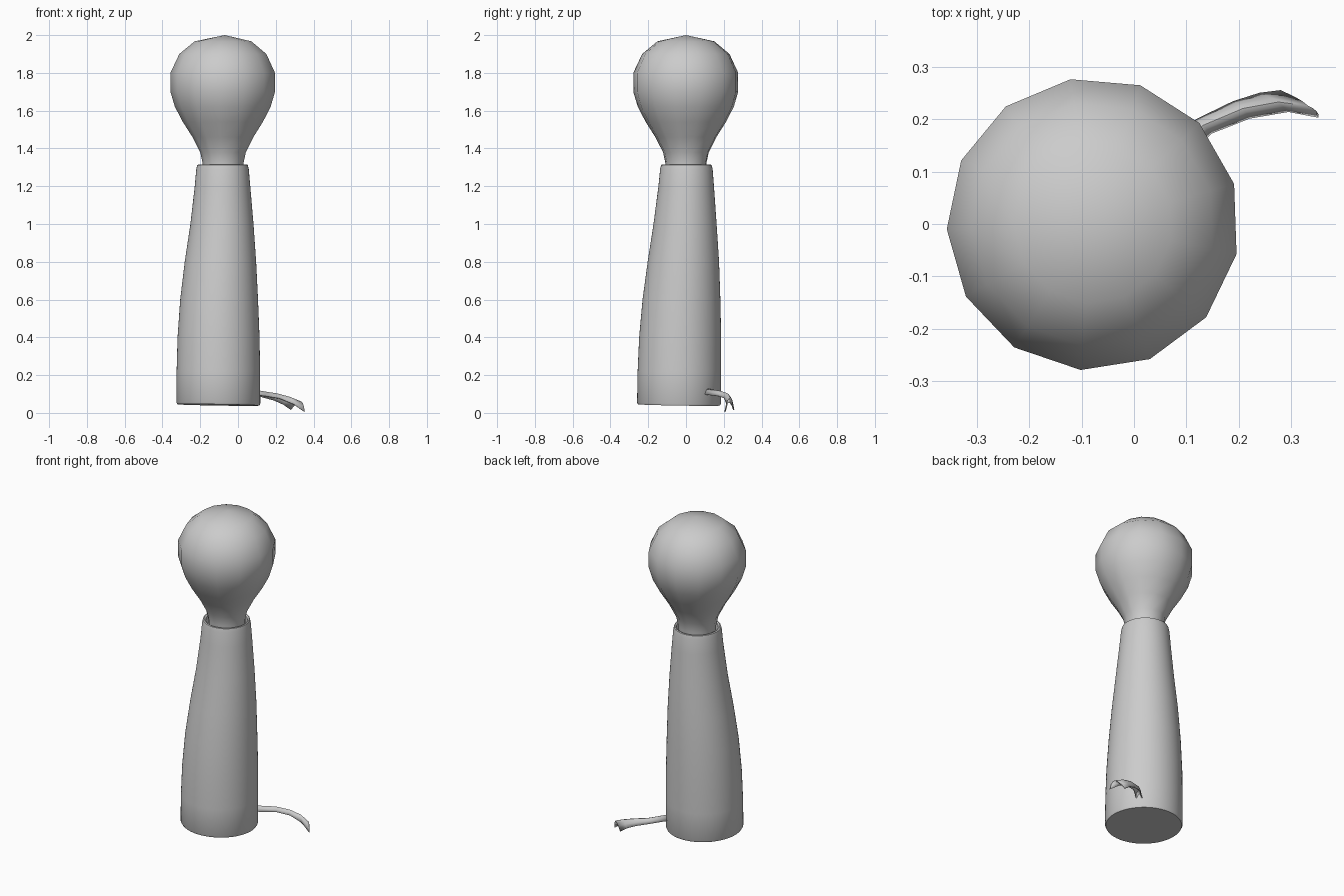
import bpy, bmesh, math
from mathutils import Vector

if "Cube" in bpy.data.objects:
    bpy.data.objects.remove(bpy.data.objects["Cube"])


def finish(name, bm, angle):
    bmesh.ops.recalc_face_normals(bm, faces=bm.faces)
    mesh = bpy.data.meshes.new(name)
    bm.to_mesh(mesh)
    bm.free()
    obj = bpy.data.objects.new(name, mesh)
    bpy.context.collection.objects.link(obj)
    bpy.ops.object.select_all(action='DESELECT')
    obj.select_set(True)
    bpy.context.view_layer.objects.active = obj
    bpy.ops.object.shade_smooth_by_angle(angle=math.radians(angle))
    return obj


def loft(name, rings, sides, phase=0.0, angle=45, apex=None):
    """Skin round rings given as (z, centre x, centre y, radius, tilt)."""
    bm = bmesh.new()
    loops = []
    for z, cx, cy, r, tilt in rings:
        loop = []
        for i in range(sides):
            a = phase + math.tau * i / sides
            dx, dy = r * math.cos(a), r * math.sin(a)
            loop.append(bm.verts.new((cx + dx, cy + dy, z - tilt * (dx + dy))))
        loops.append(loop)
    for a, b in zip(loops, loops[1:]):
        for i in range(sides):
            j = (i + 1) % sides
            bm.faces.new((a[i], a[j], b[j], b[i]))
    bm.faces.new(loops[0])
    if apex:
        tip = bm.verts.new(apex)
        for i in range(sides):
            bm.faces.new((loops[-1][i], loops[-1][(i + 1) % sides], tip))
    else:
        bm.faces.new(loops[-1])
    return finish(name, bm, angle)


# Tapered, slightly leaning body with a recessed collar at the top
body = [(0.042, -0.104, -0.037, 0.217, 0.016), (0.052, -0.104, -0.037, 0.222, 0.014),
        (0.22, -0.104, -0.035, 0.221, 0), (0.4, -0.103, -0.031, 0.217, 0),
        (0.6, -0.100, -0.024, 0.206, 0), (0.8, -0.093, -0.014, 0.189, 0),
        (1.0, -0.085, -0.005, 0.167, 0), (1.2, -0.082, 0.001, 0.147, 0),
        (1.29, -0.082, 0.002, 0.139, 0), (1.312, -0.082, 0.002, 0.134, 0),
        (1.315, -0.081, 0.002, 0.128, 0), (1.31, -0.080, 0.001, 0.119, 0),
        (1.26, -0.080, 0.001, 0.117, 0)]
loft("body", body, 64)

# Faceted round bulb with a narrow neck
profile = [(1.255, 0.109), (1.32, 0.109), (1.38, 0.122), (1.46, 0.163), (1.54, 0.214),
           (1.62, 0.256), (1.70, 0.280), (1.80, 0.280), (1.90, 0.233), (1.967, 0.152)]
loft("bulb", [(z, -0.078, 0, r, 0) for z, r in profile], 13,
     phase=math.radians(182), angle=70, apex=(-0.07, 0, 2.0))

# Curved, arched tail strip: left edge, ridge and right edge at each station
stations = [((0.03, 0.11, 0.098), (0.04, 0.10, 0.128), (0.05, 0.085, 0.10)),
            ((0.12, 0.198, 0.085), (0.132, 0.188, 0.112), (0.147, 0.175, 0.088)),
            ((0.19, 0.232, 0.066), (0.208, 0.220, 0.100), (0.22, 0.204, 0.076)),
            ((0.24, 0.248, 0.044), (0.275, 0.232, 0.082), (0.295, 0.217, 0.045)),
            ((0.28, 0.253, 0.016), (0.332, 0.226, 0.058), (0.353, 0.206, 0.004))]
bm = bmesh.new()
rows = []
for l, m, r in stations:
    l, m, r = Vector(l), Vector(m), Vector(r)
    ctrl = 2 * m - (l + r) / 2
    rows.append([bm.verts.new((1 - t) ** 2 * l + 2 * t * (1 - t) * ctrl + t * t * r)
                 for t in [k / 6 for k in range(7)]])
for a, b in zip(rows, rows[1:]):
    for k in range(6):
        bm.faces.new((a[k], a[k + 1], b[k + 1], b[k]))
tail = finish("tail", bm, 50)
solid = tail.modifiers.new("thickness", 'SOLIDIFY')
solid.thickness = 0.006
solid.offset = 0
